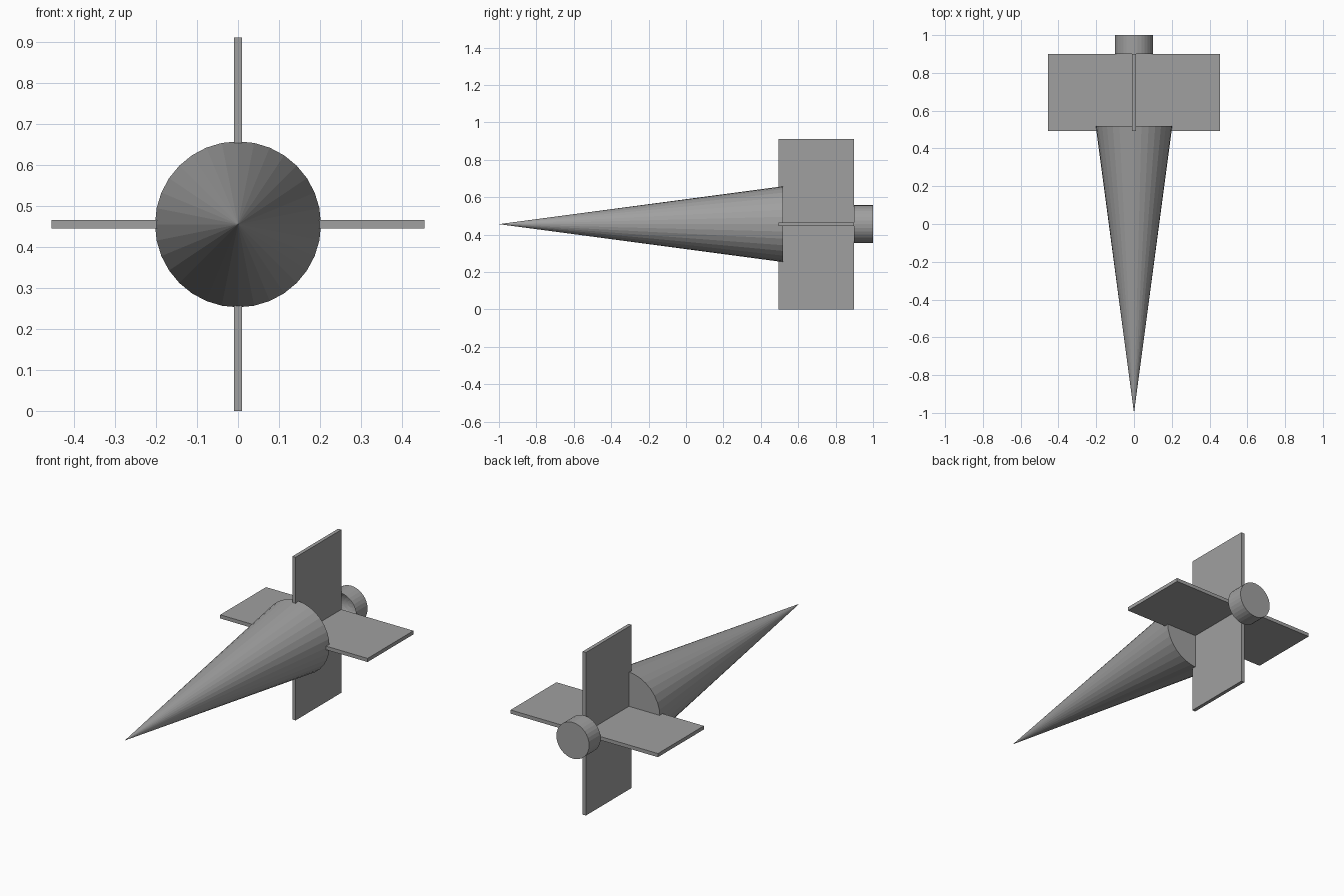
import bpy, bmesh, math
from mathutils import Matrix, Vector

if "Cube" in bpy.data.objects:
    bpy.data.objects.remove(bpy.data.objects["Cube"])

S = 2 / 1.975          # overall length 1.975 scaled to 2
HALF = 0.45 * S        # fin half span, also height of the axis
SIDES = 32

grey = bpy.data.materials.new("dark_grey")
grey.diffuse_color = (0.35, 0.35, 0.35, 1)
grey.use_nodes = True
grey.node_tree.nodes["Principled BSDF"].inputs["Base Color"].default_value = grey.diffuse_color


def finish(name, bm):
    mesh = bpy.data.meshes.new(name)
    bmesh.ops.recalc_face_normals(bm, faces=bm.faces)
    bm.to_mesh(mesh)
    bm.free()
    mesh.materials.append(grey)
    obj = bpy.data.objects.new(name, mesh)
    bpy.context.collection.objects.link(obj)
    return obj


def lathe(name, profile):
    """Spin (radius, y) points around the long axis, with flat facets."""
    bm = bmesh.new()
    verts = [bm.verts.new((r, y, HALF)) for r, y in profile]
    edges = [bm.edges.new(pair) for pair in zip(verts, verts[1:])]
    bmesh.ops.spin(bm, geom=verts + edges, cent=(0, 0, HALF), axis=(0, 1, 0),
                   angle=math.tau, steps=SIDES, use_duplicate=False)
    bmesh.ops.remove_doubles(bm, verts=bm.verts, dist=1e-5)
    return finish(name, bm)


def plate(name, size, centre):
    bm = bmesh.new()
    bmesh.ops.create_cube(bm, size=1)
    bmesh.ops.scale(bm, vec=Vector(size), verts=bm.verts)
    bmesh.ops.translate(bm, vec=Vector(centre), verts=bm.verts)
    return finish(name, bm)


y_tail = 1 - 0.1 * S           # fins end where the tail cap begins
fin_length = 0.4 * S
fin_centre = (0, y_tail - fin_length / 2, HALF)
thick = 0.02 * S

# Long pointed body
y_base = -1 + 1.5 * S
lathe("cone_body", [(0, -1), (0.2 * S, y_base), (0, y_base)])

# Crossed fin plates
plate("horizontal_fin", (2 * HALF, fin_length, thick), fin_centre)
plate("vertical_fin", (thick, fin_length, 2 * HALF), fin_centre)

# Tail nozzle with a round bowl hollowed into its front
R = 0.1 * S
bowl = [(R * math.sin(a), y_tail + 0.98 * R * math.cos(a))
        for a in (math.pi / 2 * i / 8 for i in range(9))]
lathe("tail_nozzle", bowl + [(R, 1), (0, 1)])
